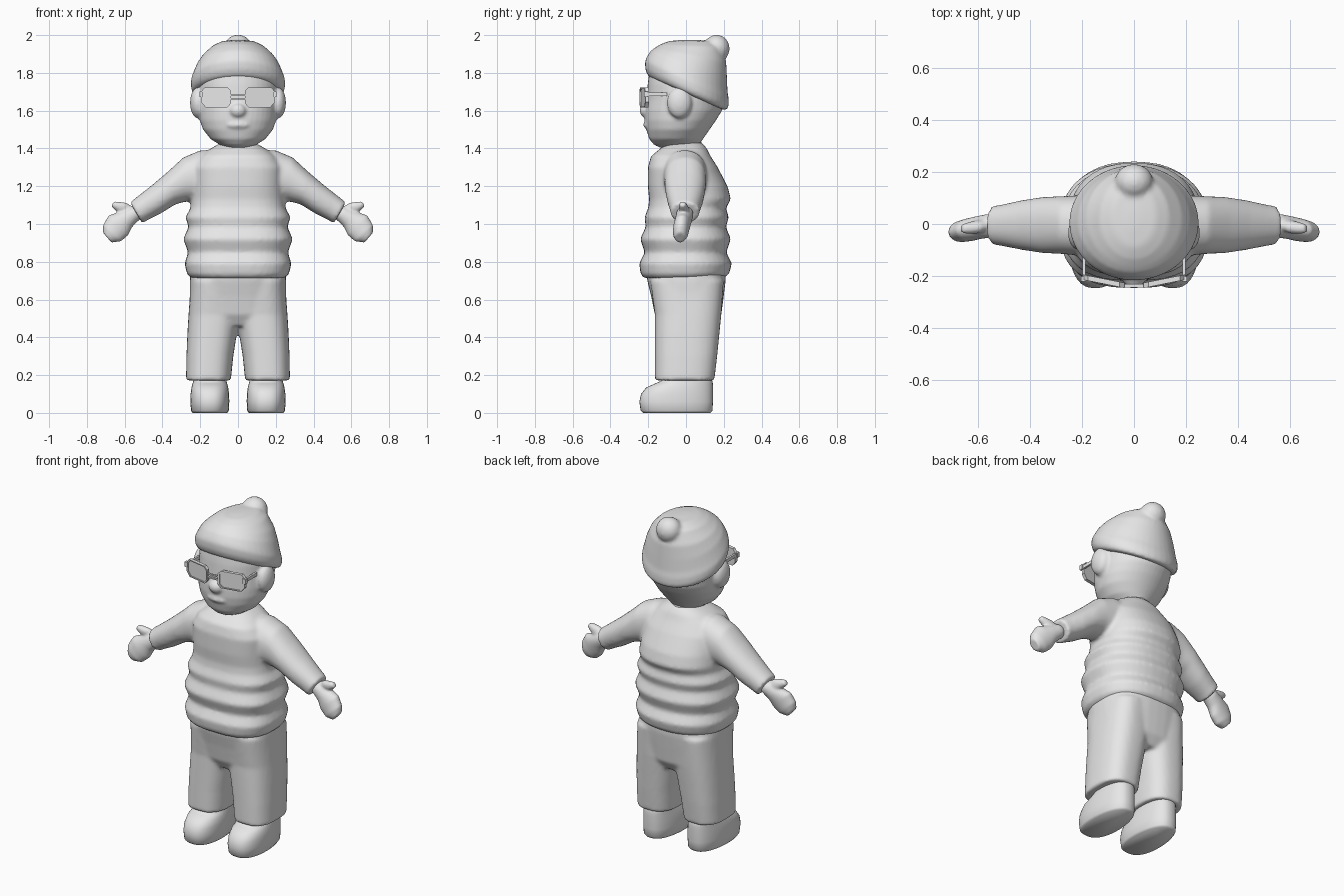
import bpy, bmesh, math
from mathutils import Matrix, Vector

grey = bpy.data.materials.new("plain_grey")
grey.diffuse_color = (0.8, 0.8, 0.8, 1)
N = 40


def ring(a, b, yf, yb, slope=0.0, front=2.0, back=2.0):
    """Superellipse through the (x, z) edge points a and b, from depth yf to yb."""
    pts = []
    for i in range(N):
        t = 2 * math.pi * i / N
        c, s = math.cos(t), math.sin(t)
        e = 2 / (front if s < 0 else back)
        u = math.copysign(abs(c) ** e, c)
        v = math.copysign(abs(s) ** e, s)
        ym = (yf + yb) / 2
        y = ym + v * (yb - yf) / 2
        k = (1 + u) / 2
        pts.append(Vector((a[0] + (b[0] - a[0]) * k, y,
                           a[1] + (b[1] - a[1]) * k + slope * y)))
    return pts


def level(z, hw, yf, yb, slope=0.0, front=2.0, back=2.0, cx=0.0):
    return ring((cx - hw, z), (cx + hw, z), yf, yb, slope, front, back)


def loft(bm, rings, sx=1):
    rows = [[bm.verts.new((p.x * sx, p.y, p.z)) for p in r] for r in rings]
    for r0, r1 in zip(rows, rows[1:]):
        for i in range(N):
            j = (i + 1) % N
            bm.faces.new((r0[i], r0[j], r1[j], r1[i]))
    bm.faces.new(rows[0])
    bm.faces.new(rows[-1])


def ball(bm, c, r):
    m = Matrix.Translation(c) @ Matrix.Diagonal((*r, 1))
    bmesh.ops.create_uvsphere(bm, u_segments=24, v_segments=16, radius=1, matrix=m)


def box(bm, c, size):
    m = Matrix.Translation(c) @ Matrix.Diagonal((*size, 1))
    bmesh.ops.create_cube(bm, size=1, matrix=m)


def finish(name, bm, voxel=0, smooth=5, angle=60):
    """Make the object; a voxel size fuses its pieces into one soft skin."""
    bmesh.ops.recalc_face_normals(bm, faces=bm.faces)
    me = bpy.data.meshes.new(name)
    bm.to_mesh(me)
    bm.free()
    me.materials.append(grey)
    ob = bpy.data.objects.new(name, me)
    bpy.context.collection.objects.link(ob)
    bpy.ops.object.select_all(action='DESELECT')
    ob.select_set(True)
    bpy.context.view_layer.objects.active = ob
    if voxel:
        m = ob.modifiers.new("fuse", 'REMESH')
        m.mode, m.voxel_size, m.use_smooth_shade = 'VOXEL', voxel, True
        s = ob.modifiers.new("soften", 'SMOOTH')
        s.factor, s.iterations = 0.5, smooth
    else:
        bpy.ops.object.shade_smooth_by_angle(angle=math.radians(angle))
    return ob


# Padded jacket: ribbed body with both sleeves
bm = bmesh.new()
body = [(.715, .25, -.225, .2), (.735, .27, -.24, .228), (.79, .283, -.248, .243),
        (.85, .264, -.218, .213), (.92, .29, -.243, .238), (.985, .262, -.213, .211),
        (1.035, .278, -.22, .227), (1.085, .252, -.2, .211), (1.13, .25, -.195, .238),
        (1.2, .245, -.202, .22), (1.3, .24, -.202, .168), (1.36, .2, -.185, .13),
        (1.4, .145, -.135, .11), (1.43, .09, -.09, .085)]
loft(bm, [level(*r, front=2.7, back=2.25) for r in body])
sleeve = [((.12, 1.39), (.12, 1.15), -.125, .11), ((.2, 1.39), (.21, 1.12), -.122, .11),
          ((.29, 1.352), (.27, 1.12), -.115, .107), ((.37, 1.278), (.33, 1.105), -.112, .104),
          ((.45, 1.21), (.41, 1.055), -.1, .092), ((.53, 1.147), (.48, 1.02), -.085, .075),
          ((.572, 1.115), (.507, 1.003), -.08, .07)]
for sx in (1, -1):
    loft(bm, [ring(*r, front=2.2, back=2.2) for r in sleeve], sx)
finish("jacket", bm, .011, 5)

# Collar around the neck
bm = bmesh.new()
loft(bm, [level(z, w, yf, yb, .12) for z, w, yf, yb in
          [(1.35, .1, -.15, .09), (1.4, .1, -.145, .09), (1.425, .088, -.13, .08),
           (1.47, .08, -.11, .07)]])
finish("collar", bm)

# Trousers: hips and two straight legs
bm = bmesh.new()
loft(bm, [level(*r, front=2.6, back=2.6) for r in
          [(.46, .2, -.13, .15), (.52, .255, -.165, .187), (.62, .255, -.185, .2),
           (.7, .255, -.205, .21), (.75, .25, -.21, .21)]])
leg = [(.172, .038, .275, -.165, .15), (.3, .025, .273, -.165, .165),
       (.42, .006, .268, -.165, .177), (.52, -.01, .262, -.165, .187), (.7, -.01, .25, -.19, .2)]
for sx in (1, -1):
    loft(bm, [ring((a, z), (b, z), yf, yb, 0, 2.6, 2.6) for z, a, b, yf, yb in leg], sx)
finish("trousers", bm, .011, 5)

# Shoes: rounded toe, narrower heel
shoe = [(0, .092, -.228, .13), (.012, .1, -.24, .14), (.06, .103, -.247, .143),
        (.1, .102, -.238, .143), (.135, .098, -.21, .143), (.155, .093, -.165, .142),
        (.17, .09, -.13, .14), (.22, .085, -.12, .12)]
for sx, side in ((1, "left"), (-1, "right")):
    bm = bmesh.new()
    rings = [level(*r, front=2.5, back=2.5, cx=.149) for r in shoe]
    for r in rings:
        for p in r:
            p.x = .149 + (p.x - .149) * (1 - .7 * max(0, p.y + .05))
    loft(bm, rings, sx)
    finish(side + "_shoe", bm)

# Mittens with thumbs
palm = [((.53, 1.1), (.5, 1.04), -.04, .03), ((.575, 1.09), (.53, 1.015), -.052, .04),
        ((.63, 1.065), (.56, .985), -.058, .032), ((.685, 1.045), (.582, .94), -.066, .022),
        ((.714, .995), (.62, .908), -.07, .012), ((.715, .955), (.67, .902), -.06, -.003)]
thumb = [((.555, 1.09), (.62, 1.04), -.03, .02), ((.59, 1.112), (.64, 1.065), -.038, .012),
         ((.625, 1.117), (.655, 1.078), -.038, .006), ((.655, 1.12), (.672, 1.095), -.034, -.002)]
for sx, side in ((1, "left"), (-1, "right")):
    bm = bmesh.new()
    loft(bm, [ring(*r) for r in palm], sx)
    loft(bm, [ring(*r) for r in thumb], sx)
    finish(side + "_mitten", bm, .007, 4)

# Head with nose, lips and ears
bm = bmesh.new()
skull = [(1.402, .05, -.13, .04), (1.418, .095, -.168, .07), (1.45, .145, -.195, .09),
         (1.5, .185, -.21, .125), (1.55, .203, -.218, .16), (1.6, .21, -.218, .19),
         (1.66, .213, -.208, .205), (1.74, .213, -.203, .207), (1.8, .2, -.195, .19)]
loft(bm, [level(*r, front=2.1) for r in skull])
ball(bm, (0, -.215, 1.6), (.042, .03, .036))
ball(bm, (0, -.2, 1.525), (.065, .026, .022))
for sx in (1, -1):
    ball(bm, (sx * .212, -.035, 1.642), (.042, .066, .082))
finish("head", bm, .009, 4)

# Knitted hat, brim sloping down to the back, with bobble
bm = bmesh.new()
hat = [(1.69, .205, -.19, .18, -.45), (1.7, .238, -.206, .215, -.45),
       (1.725, .249, -.216, .226, -.45), (1.765, .249, -.217, .226, -.45),
       (1.795, .238, -.208, .22, -.43), (1.85, .217, -.188, .217, -.35),
       (1.9, .185, -.165, .213, -.2), (1.945, .135, -.135, .19, -.05),
       (1.968, .085, -.09, .15, 0), (1.975, .02, -.02, .05, 0)]
loft(bm, [level(*r) for r in hat])
ball(bm, (0, .162, 1.929), (.074, .069, .073))
finish("hat", bm, .01, 4)

# Glasses: swept octagonal lenses in raised rims, bridge and temples
bm = bmesh.new()
outline = [(.036, 1.64), (.055, 1.618), (.172, 1.618), (.195, 1.645),
           (.195, 1.7), (.178, 1.722), (.055, 1.722), (.036, 1.705)]
for sx in (1, -1):
    def loop(scale, dy):
        cx, cz = .116, 1.67
        out = []
        for x, z in outline:
            x, z = cx + (x - cx) * scale, cz + (z - cz) * scale
            out.append(bm.verts.new((sx * x, -.247 + .2 * (x - .036) + dy, z)))
        return out
    rows = [loop(1, .02), loop(1, 0), loop(.88, 0), loop(.88, .006)]
    for r0, r1 in zip(rows, rows[1:]):
        for i in range(8):
            j = (i + 1) % 8
            bm.faces.new((r0[i], r0[j], r1[j], r1[i]))
    bm.faces.new(rows[0])
    bm.faces.new(rows[-1])
    box(bm, (sx * .192, -.16, 1.687), (.012, .12, .02))
    box(bm, (sx * .195, -.212, 1.687), (.02, .02, .03))
for z in (1.662, 1.682):
    box(bm, (0, -.238, z), (.08, .012, .008))
finish("glasses", bm, angle=20)
